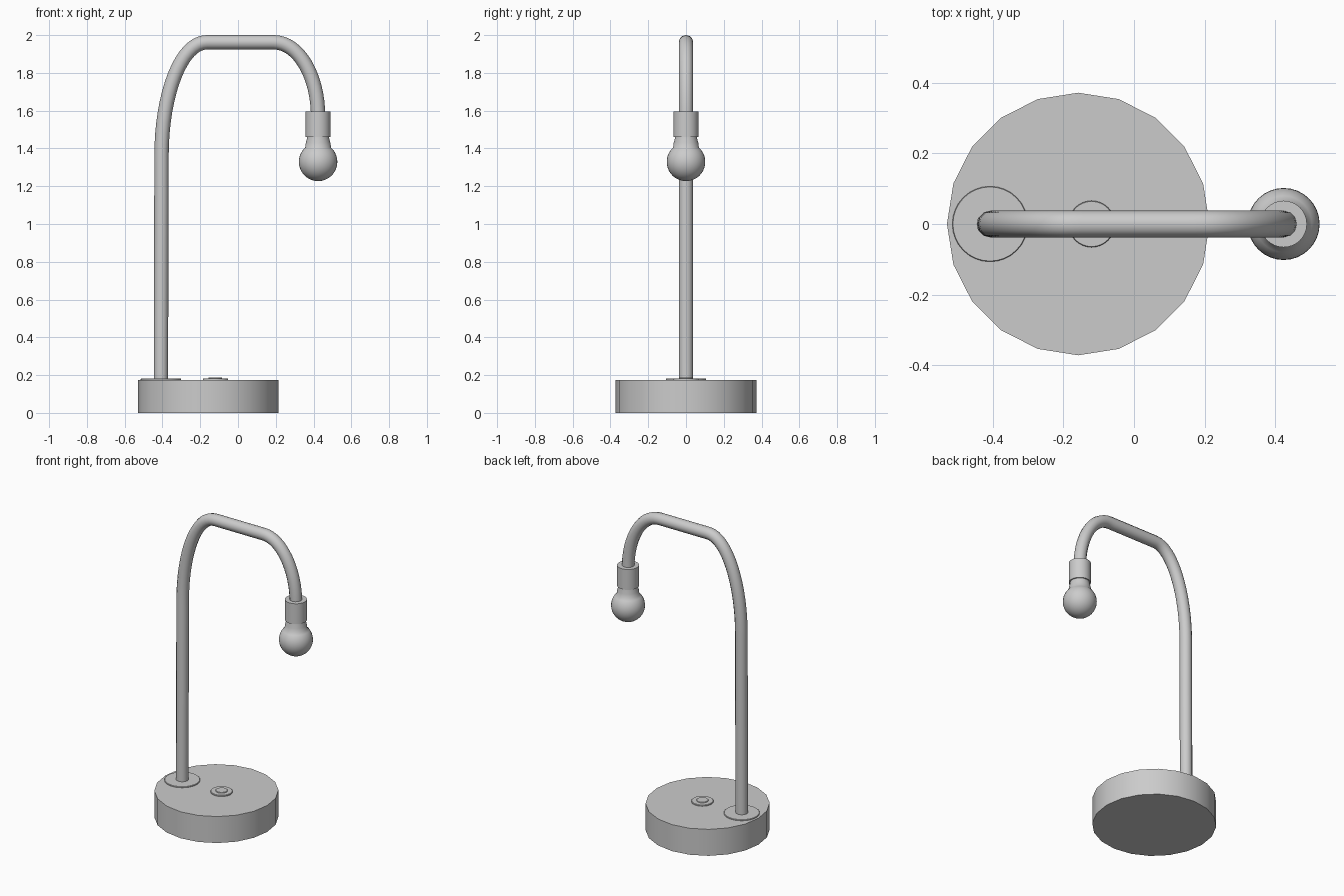
import bpy, math
from mathutils import Vector

if "Cube" in bpy.data.objects:
    bpy.data.objects.remove(bpy.data.objects["Cube"])


def smooth(obj, angle=40):
    bpy.ops.object.select_all(action='DESELECT')
    obj.select_set(True)
    bpy.context.view_layer.objects.active = obj
    bpy.ops.object.shade_smooth_by_angle(angle=math.radians(angle))


def lathe(name, x, profile, sides=32):
    """Revolve (radius, z) points, top to bottom, around a vertical axis at x."""
    verts, faces = [], []
    for r, z in profile:
        for i in range(sides):
            a = 2 * math.pi * i / sides
            verts.append((r * math.cos(a), r * math.sin(a), z))
    for k in range(len(profile) - 1):
        for i in range(sides):
            j = (i + 1) % sides
            a, b = k * sides, (k + 1) * sides
            faces.append((a + i, b + i, b + j, a + j))
    last = (len(profile) - 1) * sides
    faces.append(tuple(range(sides)))
    faces.append(tuple(last + i for i in reversed(range(sides))))
    mesh = bpy.data.meshes.new(name)
    mesh.from_pydata(verts, [], faces)
    obj = bpy.data.objects.new(name, mesh)
    obj.location.x = x
    bpy.context.collection.objects.link(obj)
    smooth(obj)
    return obj


POLE_X, HEAD_X = -0.408, 0.424

# Base, pole flange and push button
lathe("base", -0.158, [(0.372, 0.175), (0.372, 0.0)], 20)
lathe("pole_flange", POLE_X, [(0.105, 0.182), (0.107, 0.18), (0.107, 0.17)])
lathe("switch_ring", -0.12, [(0.064, 0.183), (0.066, 0.181), (0.066, 0.17)])
lathe("switch_button", -0.12, [(0.034, 0.188), (0.036, 0.186), (0.036, 0.175)])

# Bent tube: upright, wide bend, flat top, tight bend down to the socket
curve = bpy.data.curves.new("lamp_pole", 'CURVE')
curve.dimensions = '3D'
curve.bevel_depth = 0.038
curve.bevel_resolution = 4
curve.resolution_u = 16
curve.use_fill_caps = True
TOP = 1.962
path = [  # x, z, incoming handle offset, outgoing handle offset
    (POLE_X, 0.17, (0, -0.2), (0, 0.2)),
    (POLE_X + 0.003, 1.36, (0, -0.2), (0, 0.33)),
    (-0.165, TOP, (-0.135, 0), (0.1, 0)),
    (0.19, TOP, (-0.1, 0), (0.13, 0)),
    (HEAD_X, 1.57, (0, 0.215), (0, -0.1)),
]
spline = curve.splines.new('BEZIER')
spline.bezier_points.add(len(path) - 1)
for p, (x, z, h_in, h_out) in zip(spline.bezier_points, path):
    p.handle_left_type = p.handle_right_type = 'FREE'
    p.co = (x, 0, z)
    p.handle_left = Vector((x + h_in[0], 0, z + h_in[1]))
    p.handle_right = Vector((x + h_out[0], 0, z + h_out[1]))
pole = bpy.data.objects.new("lamp_pole", curve)
bpy.context.collection.objects.link(pole)
bpy.ops.object.select_all(action='DESELECT')
pole.select_set(True)
bpy.context.view_layer.objects.active = pole
bpy.ops.object.convert(target='MESH')
smooth(bpy.context.object)

# Socket
lathe("socket", HEAD_X, [(0.066, 1.595), (0.066, 1.46)])

# Bulb: flared neck running into a globe
R, CZ = 0.102, 1.329
bulb = [(0.058, 1.47), (0.059, 1.452), (0.065, 1.43)]
for i in range(15):
    a = math.radians(48 - i * 136 / 14)
    bulb.append((R * math.cos(a), CZ + R * math.sin(a)))
lathe("bulb", HEAD_X, bulb)
